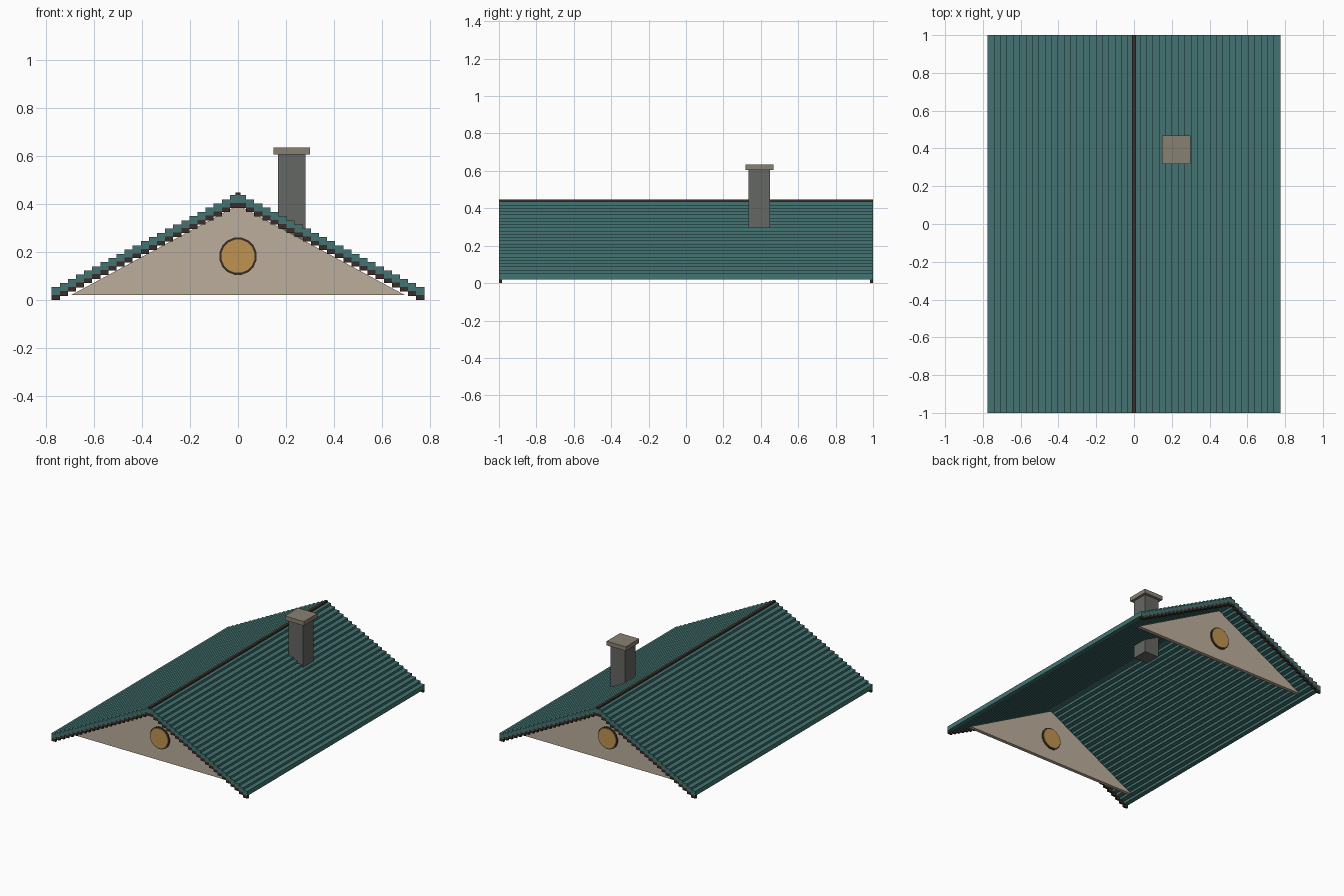
import bpy, bmesh, math
from mathutils import Matrix

if "Cube" in bpy.data.objects:
    bpy.data.objects.remove(bpy.data.objects["Cube"], do_unlink=True)

STEPS = 23
HALF_WIDTH = 0.775
RUN = HALF_WIDTH / STEPS
RISE = 0.0174


def material(name, r, g, b):
    m = bpy.data.materials.new(name)
    m.use_nodes = True
    m.diffuse_color = (r, g, b, 1)
    m.node_tree.nodes["Principled BSDF"].inputs["Base Color"].default_value = (r, g, b, 1)
    return m


teal = material("teal_tile", 0.056, 0.172, 0.165)
dark = material("dark_wood", 0.042, 0.025, 0.019)
plaster = material("beige_plaster", 0.50, 0.42, 0.33)
gold = material("amber_glass", 0.52, 0.29, 0.08)
stone = material("grey_stone", 0.13, 0.135, 0.127)
cap_stone = material("cap_stone", 0.25, 0.22, 0.17)


def finish(name, bm, mat):
    bmesh.ops.recalc_face_normals(bm, faces=bm.faces[:])
    mesh = bpy.data.meshes.new(name)
    bm.to_mesh(mesh)
    bm.free()
    mesh.materials.append(mat)
    obj = bpy.data.objects.new(name, mesh)
    bpy.context.collection.objects.link(obj)
    return obj


def box(name, x0, x1, y0, y1, z0, z1, mat):
    bm = bmesh.new()
    bmesh.ops.create_cube(bm, size=1)
    for v in bm.verts:
        v.co = (x1 if v.co.x > 0 else x0, y1 if v.co.y > 0 else y0, z1 if v.co.z > 0 else z0)
    return finish(name, bm, mat)


def extrude_profile(name, points, y0, y1, mat):
    bm = bmesh.new()
    face = bm.faces.new([bm.verts.new((x, y0, z)) for x, z in points])
    new = bmesh.ops.extrude_face_region(bm, geom=[face])["geom"]
    bmesh.ops.translate(bm, vec=(0, y1 - y0, 0), verts=[e for e in new if isinstance(e, bmesh.types.BMVert)])
    return finish(name, bm, mat)


def stair(z):
    # Stepped line from the left eave over the ridge to the other eave
    up = []
    for i in range(STEPS):
        up += [(-HALF_WIDTH + i * RUN, z + i * RISE), (-HALF_WIDTH + (i + 1) * RUN, z + i * RISE)]
    up.pop()
    return up + [(-x, h) for x, h in reversed(up)]


def stepped_band(name, z0, z1, y0, y1, mat):
    return extrude_profile(name, stair(z1) + stair(z0)[::-1], y0, y1, mat)


def disc(name, radius, y, depth, z, mat):
    bm = bmesh.new()
    bmesh.ops.create_cone(bm, cap_ends=True, segments=16, radius1=radius, radius2=radius, depth=depth,
                          matrix=Matrix.Translation((0, y, z)) @ Matrix.Rotation(math.pi / 2, 4, 'X')
                          @ Matrix.Rotation(math.pi / 16, 4, 'Z'))
    return finish(name, bm, mat)


# Stepped roof and ridge
stepped_band("roof_tiles", 0.02, 0.053, -1, 1, teal)
box("ridge_beam", -0.01, 0.01, -1, 1, 0.425, 0.447, dark)

# Gable ends: edge trim, wall and round window
for side, label in ((-1, "front"), (1, "back")):
    edges = sorted((side * 0.985, side * 1.0))
    stepped_band(label + "_edge_trim", 0.0, 0.02, *edges, dark)
    faces = sorted((side * 0.855, side * 0.88))
    extrude_profile(label + "_gable_wall", [(-0.695, 0.02), (0.695, 0.02), (0, 0.395)], *faces, plaster)
    disc(label + "_window_frame", 0.079, side * 0.8675, 0.035, 0.182, dark)
    disc(label + "_window_glass", 0.07, side * 0.8675, 0.045, 0.182, gold)

# Chimney
box("chimney_shaft", 0.166, 0.281, 0.335, 0.45, 0.17, 0.607, stone)
box("chimney_cap", 0.148, 0.299, 0.317, 0.468, 0.605, 0.635, cap_stone)
